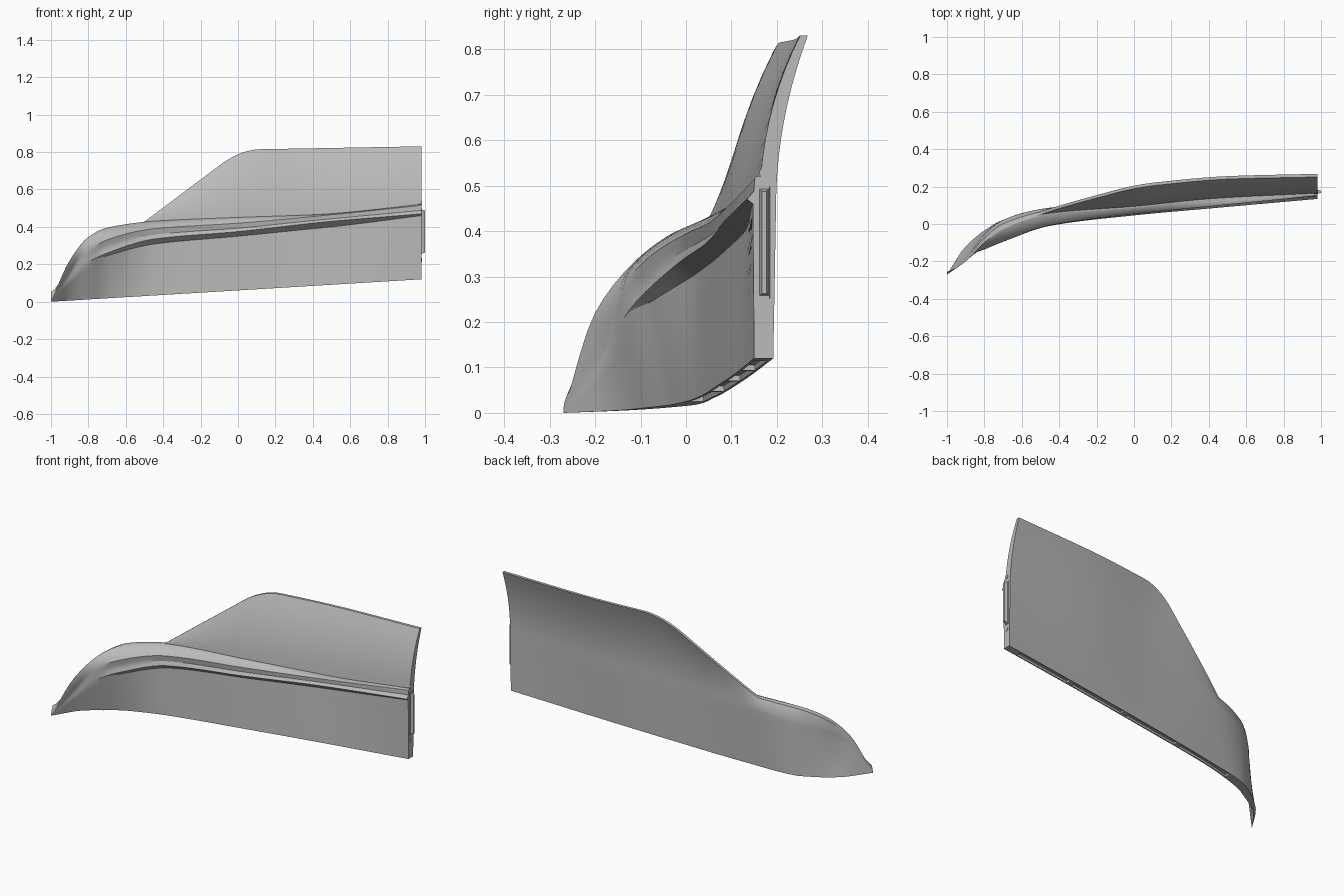
import bpy, bmesh, math
from mathutils import Vector

if "Cube" in bpy.data.objects:
    bpy.data.objects.remove(bpy.data.objects["Cube"], do_unlink=True)

grey = bpy.data.materials.new("plain grey")
grey.use_nodes = True
grey.diffuse_color = (0.5, 0.5, 0.5, 1)
grey.node_tree.nodes["Principled BSDF"].inputs["Base Color"].default_value = (0.5, 0.5, 0.5, 1)

# Guide values in hundredths of a unit at each station along the panel
stations = [-100, -90, -80, -70, -45, 0, 45, 98]
sill_depth = [-27, -14, -8, -3, 2.5, 7, 11, 15]
tip_depth = [-27, -17.3, -13.5, -9.5, -1, 4.6, 8.7, 13.4]
tip_height = [0, 11, 21, 26, 33.5, 37.5, 42.5, 47]
ledge_drop = [0, 0, 0, 1.5, 2.7, 2.5, 3, 1]
ledge_rise = [0, 4, 7, 7, 5.5, 4.5, 3.5, 4.5]
ridge_depth = [-27, -20, -10, -3, 5, 8.6, 13, 15.6]
ridge_height = [0, 22, 34.5, 39.5, 43, 45, 46.7, 52]
wall = [0, 2, 4.5, 5.2, 3.7, 4, 4, 4.2]

# Divisions and outward bulge of the skin between neighbouring guide lines;
# "settle" curves the skin until it hangs upright at the lower line
SPANS = [(6, 0), (2, 0), (2, 0), (2, 0), (4, 0.08), (3, 0.1), (8, 0.05),
         (1, 0), (10, "settle"), (8, 0), (1, 0)]


def sample(values, x):
    """Smooth interpolation through the station values, without overshoot."""
    last = len(stations) - 1
    i = max(k for k in range(last) if stations[k] <= x)

    def grade(k):
        return (values[k + 1] - values[k]) / (stations[k + 1] - stations[k])

    def slope(k):
        if k in (0, last):
            return grade(min(k, last - 1))
        a, b = grade(k - 1), grade(k)
        return 2 * a * b / (a + b) if a * b > 0 else 0

    h = stations[i + 1] - stations[i]
    t = (x - stations[i]) / h
    s = 1 - t
    return ((1 + 2 * t) * s * s * values[i] + t * s * s * h * slope(i)
            + t * t * (3 - 2 * t) * values[i + 1] - t * t * s * h * slope(i + 1))


def crest_level(x):
    """Straight ramp that rounds over into the nearly level top edge."""
    ramp, top, blend = 42.8 + 0.75 * (x + 50), 81.3 + 0.018 * x, 8
    near = max(0, blend - abs(ramp - top)) / blend
    return min(ramp, top) - near * near * blend / 4


def guide_points(x):
    """Corners of one section as depth and height, up the front and down the back."""
    thick = sample(wall, x)
    drop = sample(ledge_drop, x)
    sill = Vector((sample(sill_depth, x), 6.05 + 0.0605 * x))
    tip = Vector((sample(tip_depth, x), sample(tip_height, x)))
    ridge = Vector((sample(ridge_depth, x), sample(ridge_height, x)))
    ledge_root = tip + Vector((1.3, -1)) * drop
    ledge_top = tip + Vector(((x + 70) / 100 * min(1, thick), sample(ledge_rise, x)))
    ledge_groove = tip.lerp(ledge_top, 0.45) + Vector((0.8, -0.2)) * min(1, drop)
    panel_base = ridge + Vector((0.2, 0)) * thick
    crest = panel_base + Vector((0.28, 1)) * max(0, crest_level(x) - ridge.y)
    crest_back = crest + Vector((0.4, 0)) * thick
    back_waist = ridge + Vector((1, -1.6)) * thick
    back_sill = sill + Vector((1, 0)) * thick
    return [sill, ledge_root, tip, ledge_groove, ledge_top, ridge, panel_base,
            crest, crest_back, back_waist, back_sill]


def section(x):
    """Closed outline of the panel at one station."""
    corners = guide_points(x)
    outline = []
    for i, (count, bulge) in enumerate(SPANS):
        a, b = corners[i], corners[(i + 1) % len(corners)]
        if bulge == "settle":
            out = Vector(((b.x - a.x) / 4, 0))
        else:
            out = Vector((a.y - b.y, b.x - a.x)) * bulge
        for k in range(count):
            t = k / count
            p = a.lerp(b, t) + out * 4 * t * (1 - t)
            outline.append(Vector((x, p.x, p.y)) / 100)
    return outline


def finish(bm, name):
    bmesh.ops.recalc_face_normals(bm, faces=bm.faces)
    mesh = bpy.data.meshes.new(name)
    bm.to_mesh(mesh)
    bm.free()
    mesh.materials.append(grey)
    obj = bpy.data.objects.new(name, mesh)
    bpy.context.collection.objects.link(obj)
    bpy.ops.object.select_all(action="DESELECT")
    obj.select_set(True)
    bpy.context.view_layer.objects.active = obj
    bpy.ops.object.shade_smooth_by_angle(angle=math.radians(30))


# Panel skin lofted through the sections
bm = bmesh.new()
COUNT = 99
rings = [[bm.verts.new(p) for p in section(-100 + 198 * i / COUNT)] for i in range(COUNT + 1)]
size = len(rings[0])
sill_faces = []
for front, back in zip(rings, rings[1:]):
    for k in range(size):
        n = (k + 1) % size
        face = bm.faces.new((front[k], back[k], back[n], front[n]))
    sill_faces.append(face)
bm.faces.new(rings[-1])
bmesh.ops.recalc_face_normals(bm, faces=bm.faces)

# Recessed pockets along the underside, split by ribs
for start in range(20, 96, 19):
    pocket = sill_faces[start:start + 18]
    bmesh.ops.inset_region(bm, faces=pocket, thickness=0.006, use_even_offset=True)
    bmesh.ops.inset_region(bm, faces=pocket, thickness=0.001, depth=-0.012)
bmesh.ops.remove_doubles(bm, verts=bm.verts, dist=0.00005)
finish(bm, "side_panel")


def tapered_bar(name, inner, outer, half_depth, half_height, taper):
    """Block standing out of the end face, narrower at its outer side."""
    bm = bmesh.new()
    bmesh.ops.create_cube(bm, size=2)
    for v in bm.verts:
        far = v.co.x > 0
        cut = taper if far else 0
        v.co = Vector((outer if far else inner,
                       0.172 + v.co.y * (half_depth - cut),
                       0.375 + v.co.z * (half_height - cut)))
    finish(bm, name)


# End face fittings: seal strip, its raised rib and two round pegs
tapered_bar("end_strip", 0.97, 0.983, 0.014, 0.125, 0.002)
tapered_bar("end_rib", 0.98, 1, 0.011, 0.118, 0.006)
for name, z in (("lower_peg", 0.224), ("upper_peg", 0.528)):
    bm = bmesh.new()
    bmesh.ops.create_cone(bm, cap_ends=True, segments=24, radius1=0.011, radius2=0.011, depth=0.02)
    for v in bm.verts:
        v.co = Vector((0.973 + v.co.z, 0.172 + v.co.x, z + v.co.y))
    finish(bm, name)
